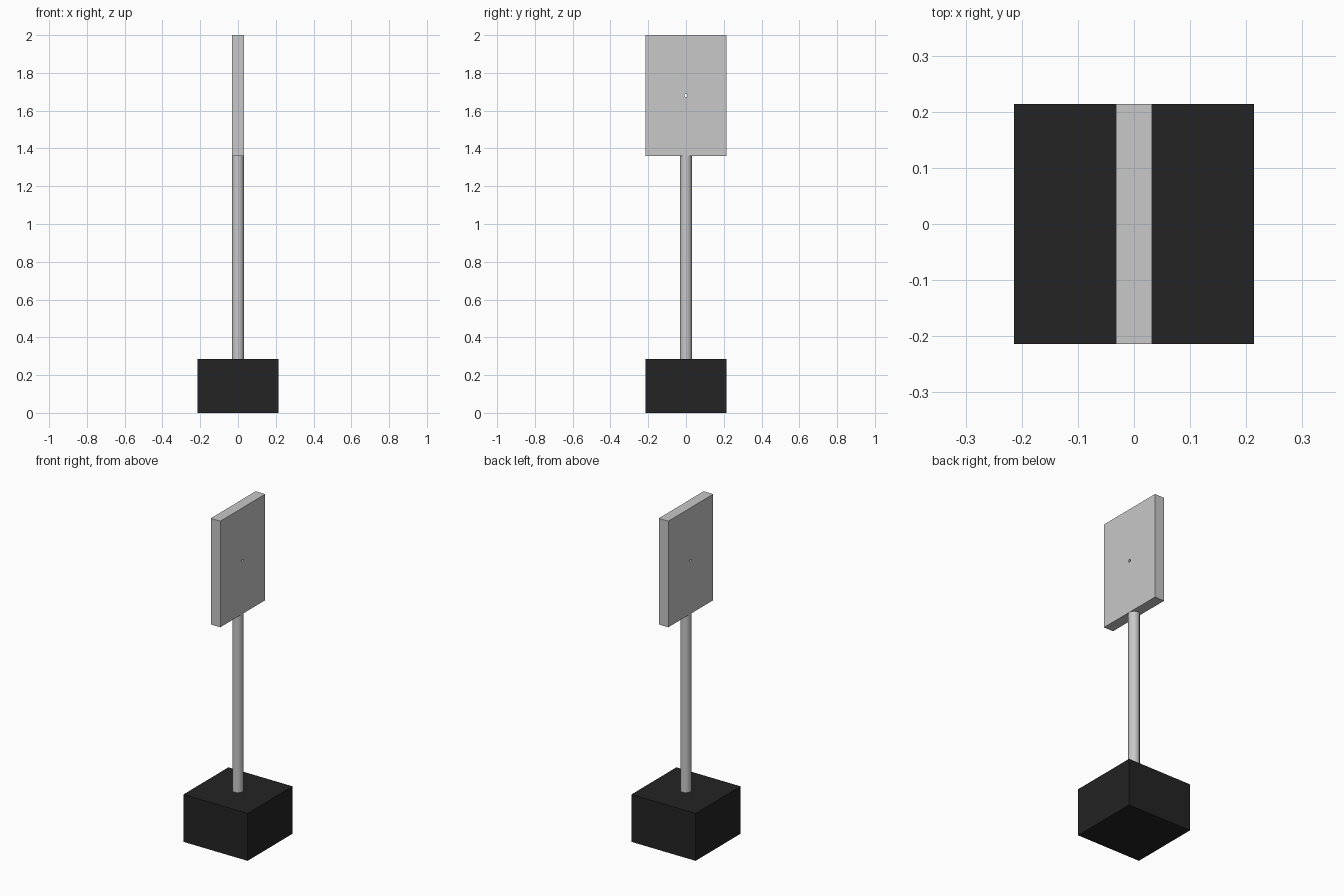
import bpy, math

if "Cube" in bpy.data.objects:
    bpy.data.objects.remove(bpy.data.objects["Cube"])


def material(name, v):
    m = bpy.data.materials.new(name)
    m.diffuse_color = (v, v, v, 1)
    m.use_nodes = True
    m.node_tree.nodes["Principled BSDF"].inputs["Base Color"].default_value = m.diffuse_color
    return m


GREY = material("light grey", 0.58)
BLACK = material("black", 0.017)


def box(name, sx, sy, z0, z1, mat):
    bpy.ops.mesh.primitive_cube_add(size=1, location=(0, 0, (z0 + z1) / 2))
    o = bpy.context.object
    o.name = name
    o.scale = (sx, sy, z1 - z0)
    bpy.ops.object.transform_apply(location=False, rotation=False, scale=True)
    o.data.materials.append(mat)
    return o


def cylinder(name, r, length, z, mat, rot=(0, 0, 0), sides=48):
    bpy.ops.mesh.primitive_cylinder_add(vertices=sides, radius=r, depth=length,
                                        location=(0, 0, z), rotation=rot)
    o = bpy.context.object
    o.name = name
    o.data.materials.append(mat)
    return o


# Heavy base block
box("base", 0.428, 0.428, 0, 0.286, BLACK)

# Round post
post = cylinder("post", 0.031, 1.36 - 0.286, (1.36 + 0.286) / 2, GREY)
bpy.ops.object.shade_smooth_by_angle()

# Flat panel with a small hole drilled through its centre
panel = box("panel", 0.064, 0.428, 1.36, 2.0, GREY)
drill = cylinder("hole_cutter", 0.008, 0.3, 1.68, GREY, (0, math.pi / 2, 0), 24)
cut = panel.modifiers.new("hole", 'BOOLEAN')
cut.operation = 'DIFFERENCE'
cut.solver = 'EXACT'
cut.object = drill
bpy.context.view_layer.objects.active = panel
bpy.ops.object.modifier_apply(modifier="hole")
bpy.data.objects.remove(drill, do_unlink=True)
